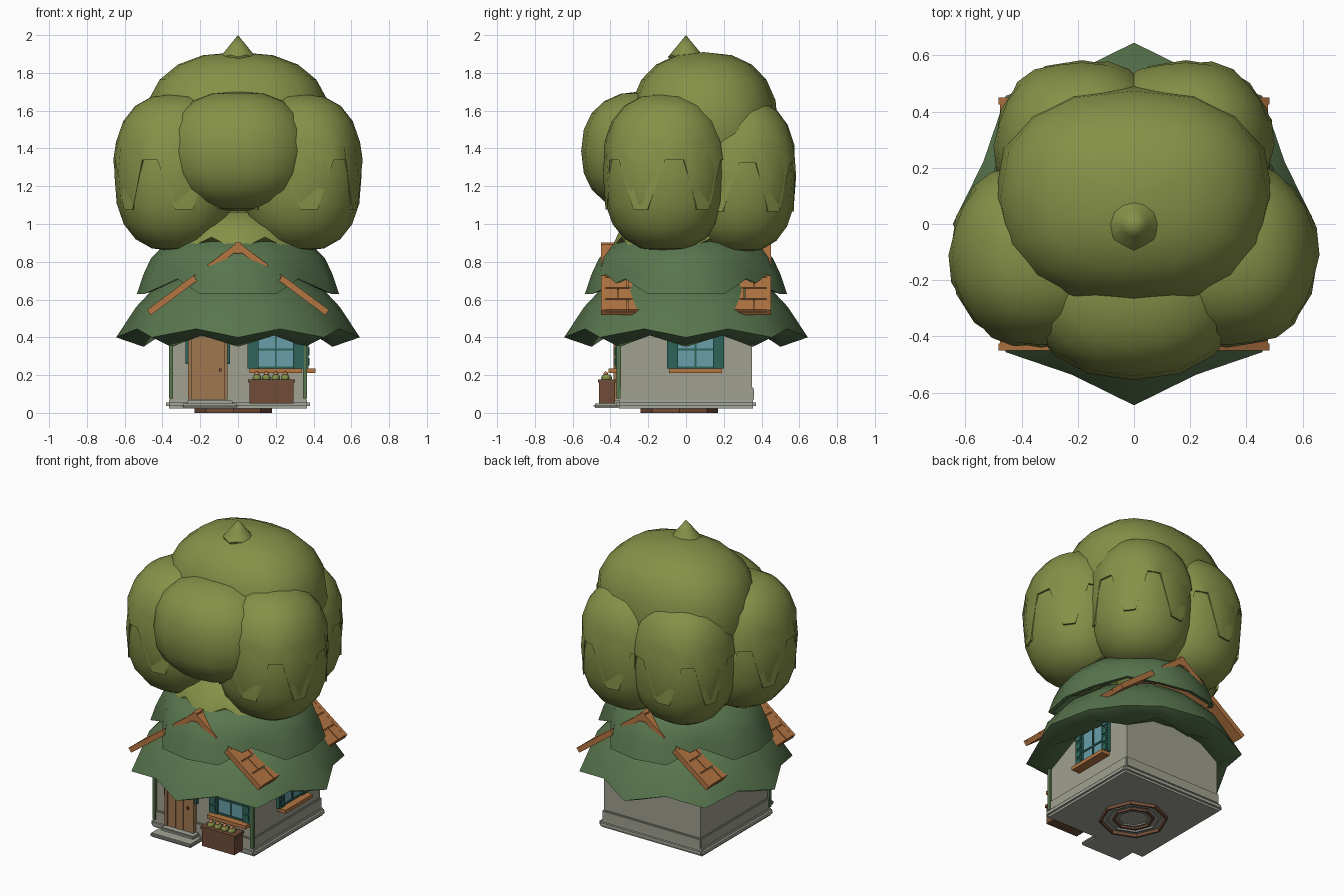
import bpy, bmesh
from math import sin, cos, pi, radians, atan2, hypot, copysign
from mathutils import Matrix, Vector

if "Cube" in bpy.data.objects:
    bpy.data.objects.remove(bpy.data.objects["Cube"])


def material(name, rgb):
    m = bpy.data.materials.new(name)
    m.use_nodes = True
    m.diffuse_color = (*rgb, 1)
    m.node_tree.nodes["Principled BSDF"].inputs["Base Color"].default_value = (*rgb, 1)
    return m


LEAF = material("olive leaf", (0.235, 0.285, 0.065))
ROOF = material("deep green roof", (0.098, 0.18, 0.076))
WALL = material("warm grey plaster", (0.35, 0.35, 0.28))
STONE = material("pale stone", (0.37, 0.385, 0.32))
PLANK = material("orange timber", (0.46, 0.18, 0.055))
DOOR = material("door wood", (0.35, 0.185, 0.08))
TEAL = material("teal paint", (0.026, 0.125, 0.098))
GLASS = material("blue glass", (0.14, 0.35, 0.40))
DARK = material("dark brown wood", (0.16, 0.073, 0.04))
BLOOM = material("coral bloom", (0.55, 0.22, 0.11))


def finish(name, bm, mat, smooth=None):
    bmesh.ops.recalc_face_normals(bm, faces=bm.faces)
    me = bpy.data.meshes.new(name)
    bm.to_mesh(me)
    bm.free()
    me.materials.append(mat)
    ob = bpy.data.objects.new(name, me)
    bpy.context.collection.objects.link(ob)
    if smooth:
        bpy.ops.object.select_all(action='DESELECT')
        ob.select_set(True)
        bpy.context.view_layer.objects.active = ob
        bpy.ops.object.shade_smooth_by_angle(angle=radians(smooth))
    return ob


def box(name, x, y, z, mat, bevel=0, frame=Matrix()):
    """Box from (low, high) pairs, placed in a local frame."""
    bm = bmesh.new()
    bmesh.ops.create_cube(bm, size=1)
    for v in bm.verts:
        v.co = Vector([(a + b) / 2 + c * (b - a) for (a, b), c in zip((x, y, z), v.co)])
    if bevel:
        bmesh.ops.bevel(bm, geom=bm.edges[:], offset=bevel, segments=2, affect='EDGES')
    bm.transform(frame)
    return finish(name, bm, mat)


def power(value, p):
    return copysign(abs(value) ** p, value)


def lathe(name, profile, n, mat, centre=(0, 0, 0), scale=(1, 1, 1), smooth=50,
          valley=lambda i: i % 2, square=1):
    """Spin a profile; a 4-value point gives tip radius, tip z, valley radius, valley z."""
    bm = bmesh.new()
    rings = []
    for p in profile:
        ring = []
        for i in range(n):
            r, z = p[2:] if len(p) == 4 and valley(i) else p[:2]
            a = 2 * pi * i / n
            ring.append(bm.verts.new((r * power(cos(a), square), r * power(sin(a), square), z)))
        rings.append(ring)
    for lo, hi in zip(rings, rings[1:]):
        for i in range(n):
            j = (i + 1) % n
            bm.faces.new((lo[i], lo[j], hi[j], hi[i]))
    bmesh.ops.remove_doubles(bm, verts=bm.verts, dist=1e-5)
    bm.transform(Matrix.Translation(centre) @ Matrix.Diagonal((*scale, 1)))
    return finish(name, bm, mat, smooth)


def arc(start, end, steps, k=1.0, p=1.0):
    angles = [radians(start + (end - start) * i / steps) for i in range(steps + 1)]
    return [(k * power(cos(a), p), k * power(sin(a), p)) for a in angles]


# Leaf crown: full, slightly boxy clumps, some with a fingered outer shell
def clump(name, centre, scale, p, shell=True, square=0.9):
    lathe(name, arc(90, -90, 10, 1, p), 16, LEAF, centre, scale, 80, square=square)
    if shell:
        (tr, tz), (vr, vz) = arc(-22, 6, 1, 1.02, p)
        rim = [(tr, tz, vr, vz), (tr * 0.96, tz, vr * 0.96, vz)]
        lathe(name + "_shell", arc(90, 18, 4, 1.012, p) + rim, 24, LEAF, centre, scale, 60,
              lambda i: i % 4 < 2, square)


clump("crown_top", (0, 0.095, 1.5), (0.495, 0.395, 0.41), 0.83, False, 0.84)
clump("crown_front", (0, -0.225, 1.385), (0.39, 0.33, 0.318), 0.86, False)
for side, s in (("left", 1), ("right", -1)):
    clump("crown_side_" + side, (s * 0.33, -0.11, 1.27), (0.325, 0.33, 0.415), 0.8)
    clump("crown_back_" + side, (s * 0.185, 0.28, 1.255), (0.31, 0.303, 0.408), 0.8)
lathe("crown_tip", [(0, 2), (0.045, 1.945), (0.085, 1.895, 0.095, 1.885), (0.08, 1.86)], 12, LEAF)

# Leafy roof tiers with pointed hems; the upper one opens over the timber corners
lathe("leaf_collar", [(0.1, 1.08), (0.22, 1.06), (0.345, 0.98),
                      (0.4, 0.86, 0.37, 0.93), (0.3, 0.88)], 16, LEAF)
lathe("upper_roof", [(0.15, 0.95), (0.38, 0.9), (0.46, 0.82, 0.435, 0.82),
                     (0.502, 0.73, 0.445, 0.76), (0.535, 0.63, 0.455, 0.71),
                     (0.5, 0.64, 0.43, 0.71)],
      16, ROOF, valley=lambda i: i % 4 == 2)
lathe("lower_roof", [(0.26, 0.78), (0.37, 0.715), (0.46, 0.645), (0.54, 0.56),
                     (0.645, 0.40, 0.58, 0.445), (0.5, 0.35, 0.5, 0.41), (0.36, 0.46)],
      16, ROOF, smooth=85)

# Timber gable roof poking through the leaves
run, drop = 0.47, 0.35
slope = hypot(run, drop)
tilt = atan2(drop, run)
for side, turn in (("left", 0), ("right", pi)):
    frame = (Matrix.Translation((0, 0, 0.88)) @ Matrix.Rotation(turn, 4, 'Z')
             @ Matrix.Rotation(tilt, 4, 'Y'))
    box("gable_deck_" + side, (0, slope), (-0.43, 0.43), (-0.015, 0.005), PLANK, 0, frame)
    rows = 6
    for r in range(rows):
        a = slope * r / rows
        cuts = [-0.43, -0.36 + 0.05 * (r % 2), 0, 0.31 + 0.05 * (r % 2), 0.43]
        for k, (lo, hi) in enumerate(zip(cuts, cuts[1:])):
            box(f"gable_board_{side}_{r}_{k}", (a + 0.004, a + slope / rows - 0.004),
                (lo + 0.003, hi - 0.003), (0, 0.018), PLANK, 0, frame)
    for end in (-1, 1):
        edge = sorted((end * 0.425, end * 0.45))
        for part, lo, hi in (("peak", 0, 0.32), ("eave", 0.48, 1)):
            box(f"barge_{part}_{side}_{end}", (lo * slope, hi * slope), edge,
                (-0.015, 0.019), PLANK, 0, frame)
box("ridge_beam", (-0.016, 0.016), (-0.45, 0.45), (0.845, 0.903), PLANK)

# House walls, plinth and step
box("walls", (-0.35, 0.35), (-0.35, 0.35), (0.05, 0.62), WALL)
box("foundation", (-0.38, 0.38), (-0.37, 0.37), (0.022, 0.07), STONE, 0.014)
box("base_moulding", (-0.36, 0.36), (-0.36, 0.36), (0.065, 0.135), WALL, 0.006)
box("door_step", (-0.3, 0), (-0.49, -0.35), (0.025, 0.05), STONE, 0.008)
box("upper_step", (-0.27, -0.03), (-0.42, -0.35), (0.045, 0.068), STONE, 0.006)
for s in (-1, 1):
    post = sorted((s * 0.345, s * 0.365))
    box(f"corner_post_{s}", post, (-0.368, -0.345), (0.075, 0.5), ROOF)

# Thin trunk rings under the floor
for i, (r, z, mat) in enumerate(((0.205, 0, DARK), (0.165, 0.012, STONE),
                                 (0.125, 0.008, DARK), (0.1, 0.014, STONE))):
    lathe(f"trunk_ring_{i}", [(r, 0.04), (r, z), (r - 0.012, z), (r - 0.012, 0.04)],
          8, mat, (-0.025, -0.035, 0), smooth=20)

# Door
box("door_panel", (-0.245, -0.075), (-0.375, -0.35), (0.07, 0.41), DOOR)
for i in range(3):
    x = -0.24 + i * 0.055
    box(f"door_plank_{i}", (x, x + 0.051), (-0.381, -0.37), (0.07, 0.405), DOOR)
for name, x in (("right", -0.265), ("left", -0.075)):
    box("door_jamb_" + name, (x, x + 0.02), (-0.385, -0.35), (0.07, 0.42), DOOR)
    box("door_shutter_" + name, (x - 0.012, x + 0.032), (-0.372, -0.35), (0.26, 0.46), TEAL)
box("door_lintel", (-0.27, -0.05), (-0.385, -0.35), (0.405, 0.43), TEAL)
box("door_knob", (-0.1, -0.088), (-0.394, -0.38), (0.22, 0.235), DARK)


# Windows, built facing -y and turned into place
def window(tag, frame):
    def part(name, x, y, z, mat):
        box(f"{tag}_{name}", x, y, z, mat, 0, frame)
    part("glass", (-0.095, 0.095), (-0.008, 0.01), (0.24, 0.47), GLASS)
    part("mullion", (-0.005, 0.005), (-0.014, 0), (0.24, 0.47), TEAL)
    for i, z in enumerate((0.235, 0.33, 0.455)):
        part(f"bar_{i}", (-0.095, 0.095), (-0.014, 0), (z, z + 0.01), TEAL)
    for s in (-1, 1):
        part(f"shutter_{s}", sorted((s * 0.092, s * 0.15)), (-0.022, 0), (0.235, 0.48), TEAL)
        for i in range(4):
            z = 0.25 + i * 0.055
            part(f"slat_{s}_{i}", sorted((s * 0.102, s * 0.14)), (-0.028, -0.02),
                 (z, z + 0.04), TEAL)
    part("sill", (-0.14, 0.14), (-0.06, 0), (0.212, 0.235), PLANK)


window("front_window", Matrix.Translation((0.2, -0.35, 0)))
window("side_window", Matrix.Translation((0.35, 0.05, 0)) @ Matrix.Rotation(pi / 2, 4, 'Z'))

# Flower box
box("flower_box", (0.06, 0.295), (-0.46, -0.375), (0.05, 0.165), DARK)
box("flower_box_rim", (0.053, 0.302), (-0.466, -0.37), (0.16, 0.178), DARK)
for i in range(4):
    x = 0.1 + i * 0.05
    lathe(f"flower_leaves_{i}", arc(90, -90, 4), 8, LEAF, (x, -0.42, 0.185),
          (0.024, 0.03, 0.022), 80)
    lathe(f"flower_bloom_{i}", arc(90, -90, 4), 6, BLOOM, (x, -0.425, 0.207),
          (0.014, 0.014, 0.012), 80)
